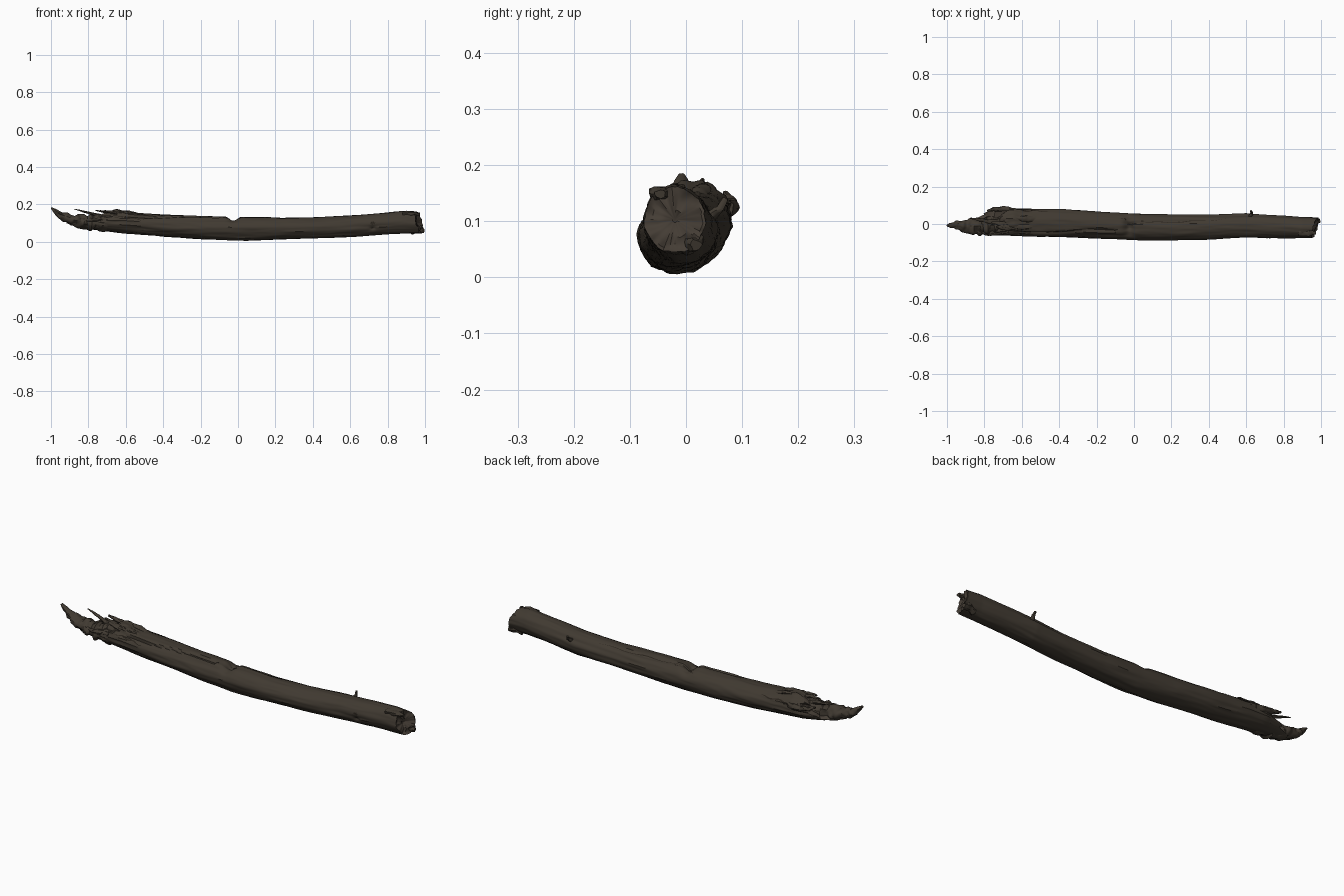
import bpy, math, random
from mathutils import Vector, noise

random.seed(4)
cube = bpy.data.objects.get("Cube")
if cube:
    bpy.data.objects.remove(cube)


def material(name, rgb):
    m = bpy.data.materials.new(name)
    m.use_nodes = True
    m.diffuse_color = (*rgb, 1)
    m.node_tree.nodes["Principled BSDF"].inputs["Base Color"].default_value = (*rgb, 1)
    return m


bark = material("dark bark", (0.052, 0.042, 0.031))
wood = material("weathered wood", (0.058, 0.046, 0.035))
crack = material("crack brown", (0.022, 0.017, 0.012))

# Trunk outline: x, top z, bottom z, front y, back y
OUTLINE = [
    (-1, .17, .13, -.03, .01), (-.9, .15, .09, -.04, .025),
    (-.8, .145, .068, -.055, .06), (-.7, .152, .055, -.06, .082),
    (-.6, .158, .045, -.065, .083), (-.4, .146, .028, -.07, .077),
    (-.2, .138, .014, -.076, .068), (0, .134, .006, -.085, .055),
    (.2, .128, .012, -.087, .05), (.4, .13, .018, -.082, .05),
    (.6, .14, .025, -.073, .056), (.8, .156, .04, -.076, .044),
    (.9, .165, .044, -.076, .036), (1, .158, .045, -.073, .034)]


def outline(x):
    x = max(-1, min(1, x))
    for a, b in zip(OUTLINE, OUTLINE[1:]):
        if x <= b[0]:
            t = (x - a[0]) / (b[0] - a[0])
            return [p + (q - p) * t for p, q in zip(a[1:], b[1:])]


def bell(v, centre, width):
    return math.exp(-((v - centre) / width) ** 2)


def surface(x, a):
    """Point on the bark at length x and angle a, with grain, notch and grooves."""
    top, low, front, back = outline(x)
    c, s = math.cos(a), math.sin(a)
    grain = noise.noise(Vector((x * 4, c * 3, s * 3))) * .06
    grain += noise.noise(Vector((x * 9, c * 9, s * 9))) * .035
    broken = max(0, min(1, (-x - .45) * 4)) * max(0, s + .4)
    grain += broken * noise.noise(Vector((x * 13, c * 7, s * 7))) * .13
    up = max(0, s) ** 3
    k = 1 + grain
    k -= up * .42 * bell(x, -.025, .025)              # notch on top
    k += up * .35 * bell(x, -.65, .04)                # raised flake
    if -.03 < x < .6:                                 # ledge behind the notch
        k -= .1 * bell(a, 1.25 - x * .7, .13) * (1 - x / .6)
    if -.75 < x < -.1:                                # long split
        k -= .12 * bell(a, 2.2 + .25 * math.sin(x * 9), .1)
    k -= .16 * bell(x, .72, .015) * bell(a, 3.5, .16)  # knot hole
    return Vector((x, (front + back) / 2 + c * k * (back - front) / 2,
                   (top + low) / 2 + s * k * (top - low) / 2))


def make_object(name, verts, faces, slots, mats, angle=40):
    me = bpy.data.meshes.new(name)
    me.from_pydata(verts, [], faces)
    for m in mats:
        me.materials.append(m)
    for p, i in zip(me.polygons, slots):
        p.material_index = i
    ob = bpy.data.objects.new(name, me)
    bpy.context.collection.objects.link(ob)
    bpy.ops.object.select_all(action='DESELECT')
    ob.select_set(True)
    bpy.context.view_layer.objects.active = ob
    bpy.ops.object.mode_set(mode='EDIT')
    bpy.ops.mesh.select_all(action='SELECT')
    bpy.ops.mesh.normals_make_consistent(inside=False)
    bpy.ops.object.mode_set(mode='OBJECT')
    bpy.ops.object.shade_smooth_by_angle(angle=math.radians(angle))
    return ob


def loft(rings):
    """Join rings of equal length and close both ends."""
    n = len(rings[0])
    verts = [p for r in rings for p in r]
    faces = [(i * n + j, i * n + (j + 1) % n, (i + 1) * n + (j + 1) % n, (i + 1) * n + j)
             for i in range(len(rings) - 1) for j in range(n)]
    last = len(verts) - n
    return verts, faces + [tuple(range(n)), tuple(range(last, last + n))]


# Trunk: broken on a long slope at one end, sawn on a slant at the other
SIDES, STEPS = 64, 260
angles = [math.tau * j / SIDES for j in range(SIDES)]


def left_end(a):
    jag = noise.noise(Vector((math.cos(a) * 4, math.sin(a) * 4, 7)))
    return -.79 + .1 * math.sin(a) + .035 * math.cos(a) + .06 * jag


def right_end(a):
    jag = noise.noise(Vector((math.cos(a) * 3, math.sin(a) * 3, 2)))
    return .968 + .016 * math.cos(a) - .012 * math.sin(a) + .012 * jag


def end_cap(ring, inward):
    mid = sum(ring, Vector()) / len(ring)
    caps = []
    for k in (.9, .75, .55, .3, .08):
        cap = []
        for p in ring:
            q = mid + (p - mid) * k
            q.x += inward * (1 - k) + .012 * noise.noise(q * 45)
            cap.append(q)
        caps.append(cap)
    return caps


rings = []
for i in range(STEPS + 1):
    u = i / STEPS
    rings.append([surface(left_end(a) * (1 - u) + right_end(a) * u, a) for a in angles])
CAPS = 5
rings = end_cap(rings[0], .04)[::-1] + rings + end_cap(rings[-1], -.012)
verts, faces = loft(rings)
slots = []
for f in range(len(faces)):
    row = f // SIDES
    slots.append(1 if row < CAPS or row >= CAPS + STEPS else 0)
make_object("trunk", verts, faces, slots, [bark, wood])


def splinter(name, path, widths, flat=.6, sides=12, steps=24, mat=bark):
    """Tapered ragged shard swept along a short path."""
    pts = [Vector(p) for p in path]
    shard = []
    for i in range(steps + 1):
        t = i / steps * (len(pts) - 1)
        k = min(int(t), len(pts) - 2)
        f = t - k
        centre = pts[k].lerp(pts[k + 1], f)
        w = widths[k] * (1 - f) + widths[k + 1] * f
        along = (pts[k + 1] - pts[k]).normalized()
        side = along.cross(Vector((0, 0, 1))).normalized()
        rise = side.cross(along)
        ring = []
        for j in range(sides):
            a = math.tau * j / sides
            d = side * math.cos(a) + rise * math.sin(a) * flat
            ring.append(centre + d * w * (1 + .45 * noise.noise((centre + d * .03) * 40)))
        shard.append(ring)
    v, fc = loft(shard)
    return make_object(name, v, fc, [0] * len(fc), [mat])


# Long broken tongue rising to the tip, with ragged shards around it
splinter("broken_tongue", [(-.7, -.005, .1), (-.82, -.012, .107), (-.9, -.01, .12),
                           (-.95, -.006, .14), (-.998, -.008, .182)],
         [.05, .046, .032, .022, .007], .8, 20, 40)
splinter("tip_shard", [(-.9, -.02, .13), (-.95, -.015, .15), (-.99, -.004, .165)],
         [.018, .014, .005])
splinter("thin_splinter", [(-.7, .0, .13), (-.78, .015, .15), (-.83, .025, .163),
                           (-.875, .03, .175)], [.018, .012, .008, .003])
splinter("back_prong", [(-.64, .065, .12), (-.7, .08, .125), (-.75, .08, .135),
                        (-.785, .07, .15)], [.02, .015, .011, .005], .9)
splinter("front_shard", [(-.7, -.04, .12), (-.8, -.045, .115), (-.87, -.03, .125)],
         [.022, .016, .004])
for n in range(5):
    x, y = random.uniform(-.74, -.6), random.uniform(-.03, .04)
    splinter(f"top_flake_{n}", [(x + .1, y, .14), (x + .03, y, .158), (x - .03, y + .01, .167)],
             [.014, .016, .004], .5)

# Twig stub on the back and burrs on the sawn end
splinter("twig_stub", [(.62, .035, .105), (.63, .06, .122), (.625, .07, .14)],
         [.012, .008, .005], 1, 10, 10)
splinter("end_burr_low", [(.93, .0, .065), (.97, .012, .062), (.995, .018, .058)],
         [.022, .017, .01], 1)
splinter("end_burr_top", [(.88, -.045, .145), (.93, -.047, .15), (.972, -.045, .147)],
         [.02, .018, .011], .7)


# Thin dark cracks lying on the bark
def crack_strip(name, x0, x1, a0, a1, half=.035):
    v, n = [], 40
    for i in range(n + 1):
        t = i / n
        x = x0 + (x1 - x0) * t
        a = a0 + (a1 - a0) * t + .06 * math.sin(t * 17 + x0)
        w = half * math.sin(math.pi * t)
        for s in (-1, 1):
            p = surface(x, a + w * s)
            v.append(p + Vector((0, math.cos(a), math.sin(a))) * .001)
    f = [(2 * i, 2 * i + 1, 2 * i + 3, 2 * i + 2) for i in range(n)]
    make_object(name, v, f, [0] * n, [crack])


crack_strip("ledge_crack", -.02, .5, 1.25, .95)
crack_strip("back_crack", -.7, -.45, .5, .65, .06)
crack_strip("front_crack", -.68, -.5, 2.5, 2.75, .06)
crack_strip("knot_hole", .705, .735, 3.0, 3.0, .12)
